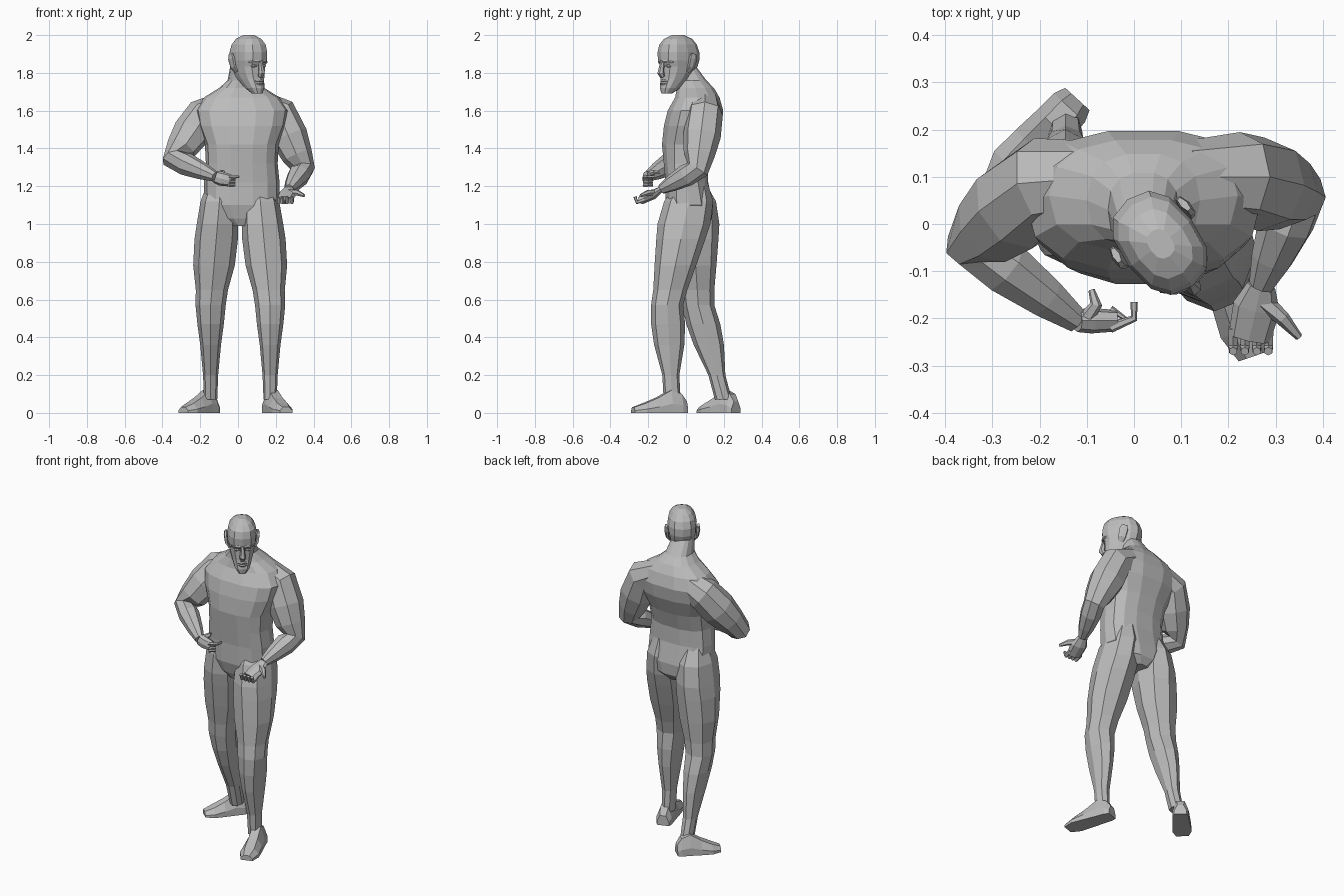
import bpy, bmesh, math
from mathutils import Matrix, Vector

cube = bpy.data.objects.get("Cube")
if cube:
    bpy.data.objects.remove(cube, do_unlink=True)

shade = (.5, .5, .5, 1)
grey = bpy.data.materials.new("plain grey")
grey.use_nodes = True
grey.diffuse_color = shade
grey.node_tree.nodes["Principled BSDF"].inputs["Base Color"].default_value = shade


def skin(name, rings, place=Matrix()):
    """Bridge rings of points into one closed, flat shaded mesh."""
    bm = bmesh.new()
    loops = [[bm.verts.new(place @ Vector(point)) for point in ring] for ring in rings]
    for lower, upper in zip(loops, loops[1:]):
        for i in range(len(lower)):
            bm.faces.new((lower[i - 1], lower[i], upper[i], upper[i - 1]))
    bm.faces.new(loops[0])
    bm.faces.new(loops[-1])
    bmesh.ops.recalc_face_normals(bm, faces=bm.faces)
    mesh = bpy.data.meshes.new(name)
    bm.to_mesh(mesh)
    bm.free()
    mesh.materials.append(grey)
    obj = bpy.data.objects.new(name, mesh)
    bpy.context.collection.objects.link(obj)


def outline(sides, power=.9):
    """Unit circle, slightly squared off."""
    def squared(value):
        return math.copysign(abs(value) ** power, value)
    angles = [math.tau * i / sides for i in range(sides)]
    return [(squared(math.cos(a)), squared(math.sin(a))) for a in angles]


def stack(name, rows, sides, centre=0, place=Matrix()):
    """Level sections given as height, half width, front depth, back depth."""
    rings = []
    for z, width, front, back in rows:
        middle, depth = (back - front) / 2, (back + front) / 2
        rings.append([(centre + u * width, middle + v * depth, z)
                      for u, v in outline(sides, .8)])
    skin(name, rings, place)


def tube(name, path, radii, sides=6, flat=1, hint=(0, 0, 1), place=Matrix()):
    """Sections square to a path; flat is the upright radius over the side one."""
    path = [Vector(point) for point in path]
    side = Vector(hint)
    rings = []
    for i, (point, radius) in enumerate(zip(path, radii)):
        before, after = path[max(i - 1, 0)], path[min(i + 1, len(path) - 1)]
        along = (after - before).normalized()
        side = along.cross(side) if i == 0 else side - along * side.dot(along)
        side.normalize()
        up = side.cross(along) * flat
        rings.append([point + (side * u + up * v) * radius for u, v in outline(sides)])
    skin(name, rings, place)


def leg(name, hip, knee, ankle):
    """Level sections centred on the straight lines between the joints."""
    hip, knee, ankle = Vector(hip), Vector(knee), Vector(ankle)
    rings = []
    for z, width, depth in LEG_SHAPE:
        top, end = (hip, knee) if z > knee.z else (knee, ankle)
        centre = top.lerp(end, (top.z - z) / (top.z - end.z))
        rings.append([centre + Vector((u * width, v * depth, 0)) for u, v in outline(8)])
    skin(name, rings)


def foot(name, heel, toe):
    """Sections along the sole, each a slab with a narrower top."""
    heel, toe = Vector(heel), Vector(toe)
    across = (toe - heel).normalized().cross(Vector((0, 0, 1)))
    slab = ((-1, 0), (1, 0), (1, .4), (.5, 1), (-.5, 1), (-1, .4))
    rings = []
    for t, width, height in FOOT_SHAPE:
        centre = heel.lerp(toe, t)
        rings.append([centre + across * (u * width) + Vector((0, 0, v * height))
                      for u, v in slab])
    skin(name, rings)


def arm(name, collar, shoulder, elbow, wrist):
    """Shoulder, upper arm and forearm sharing one muscle profile."""
    shoulder, elbow, wrist = Vector(shoulder), Vector(elbow), Vector(wrist)
    path = [collar] + [shoulder.lerp(elbow, t) for t in (0, .4, .75, 1)]
    path += [elbow.lerp(wrist, t) for t in (.3, .7, 1)]
    tube(name, path, ARM_RADII, sides=8)


# Shared limb profiles
LEG_SHAPE = ((1.22, .07, .08), (1.12, .1, .13), (1, .11, .14), (.92, .115, .13),
             (.78, .11, .11), (.65, .085, .09), (.57, .08, .085), (.47, .07, .09),
             (.36, .055, .08), (.2, .04, .045), (.07, .035, .045))
FOOT_SHAPE = ((0, .035, .06), (.1, .045, .1), (.3, .047, .12),
              (.55, .052, .08), (.8, .055, .05), (1, .035, .03))
ARM_RADII = (.075, .095, .1, .082, .062, .06, .045, .027)

# Torso and neck
stack("torso", (
    (.99, .06, .07, .11), (1.03, .15, .09, .14), (1.1, .2, .11, .145),
    (1.22, .2, .11, .12), (1.32, .19, .12, .12), (1.42, .195, .13, .15),
    (1.52, .235, .12, .19), (1.6, .25, .1, .2), (1.67, .2, .06, .18),
    (1.72, .12, .05, .15), (1.76, .075, .05, .11), (1.84, .06, .06, .05)),
    sides=14, centre=.02)

# Legs and feet: left one forward, right one back
leg("left_leg", hip=(.12, .01, 1.1), knee=(.17, -.1, .57), ankle=(.17, -.075, .1))
leg("right_leg", hip=(-.1, .03, 1.1), knee=(-.145, .065, .57), ankle=(-.145, .19, .1))
foot("left_foot", heel=(.16, 0, 0), toe=(.255, -.28, 0))
foot("right_foot", heel=(-.12, .265, 0), toe=(-.29, .08, 0))

# Arms
left_wrist, right_wrist = (.27, -.13, 1.185), (-.12, -.205, 1.25)
arm("left_arm", collar=(.1, .1, 1.64), shoulder=(.22, .1, 1.58),
    elbow=(.345, .06, 1.29), wrist=left_wrist)
arm("right_arm", collar=(-.06, .1, 1.63), shoulder=(-.19, .09, 1.57),
    elbow=(-.34, -.04, 1.345), wrist=right_wrist)

# Left hand: open palm up with curled fingertips
tube("left_palm", (left_wrist, (.26, -.175, 1.155), (.245, -.24, 1.125)),
     radii=(.03, .05, .045), sides=8, flat=.5)
tube("left_thumb", ((.275, -.165, 1.165), (.315, -.2, 1.165), (.35, -.24, 1.15)),
     radii=(.02, .016, .008))
for i in range(4):
    x = .21 + i * .025
    tube("left_finger", ((x, -.22, 1.13), (x, -.26, 1.115), (x, -.27, 1.145)),
         radii=(.012, .011, .009), hint=(1, 0, 0))

# Right hand: loose fist with the first finger reaching out
tube("right_palm", (right_wrist, (-.09, -.205, 1.24), (-.04, -.205, 1.23)),
     radii=(.024, .027, .023), sides=8, flat=1.4)
tube("right_thumb", ((-.105, -.205, 1.26), (-.08, -.17, 1.275), (-.09, -.14, 1.27)),
     radii=(.017, .013, .007))
for i in range(4):
    z = 1.25 - i * .015
    bend, tip = ((-.02, -.2, z), (-.05, -.18, z)) if i else ((0, -.2, z), (0, -.165, z))
    tube("right_finger", ((-.05, -.22, z), bend, tip), radii=(.011, .008, .008))

# Head, turned toward its left
turn = Matrix.Translation((.055, -.04, 0)) @ Matrix.Rotation(math.radians(37), 4, 'Z')
stack("head", (
    (1.69, .025, .105, -.05), (1.72, .045, .11, 0), (1.77, .062, .1, .06),
    (1.8, .07, .1, .09), (1.835, .077, .1, .105), (1.865, .082, .113, .115),
    (1.91, .083, .115, .115), (1.95, .076, .105, .1), (1.98, .056, .08, .075),
    (2, .025, .035, .03)), sides=12, place=turn)

# Face
tube("nose", ((0, -.105, 1.86), (0, -.112, 1.825), (0, -.117, 1.8), (0, -.105, 1.78)),
     radii=(.01, .014, .018, .014), hint=(0, 1, 0), place=turn)
for name, z in (("upper_lip", 1.757), ("lower_lip", 1.744)):
    tube(name, [(x, abs(x) / 2 - .107, z) for x in (-.028, -.01, .01, .028)],
         radii=(.004, .009, .009, .004), place=turn)
for name, s in (("left", 1), ("right", -1)):
    tube(name + "_brow", ((s * .01, -.107, 1.86), (s * .035, -.1, 1.86), (s * .06, -.08, 1.855)),
         radii=(.009, .009, .006), place=turn)
    tube(name + "_eye", [(s * x, x / 3 - .103, 1.836) for x in (.018, .032, .047)],
         radii=(.004, .01, .004), place=turn)
    tube(name + "_ear", ((s * .07, .01, 1.805), (s * .085, .02, 1.83),
                         (s * .09, .03, 1.875), (s * .09, .035, 1.9)),
         radii=(.006, .01, .012, .008), flat=2.3, hint=(0, 1, 0), place=turn)
